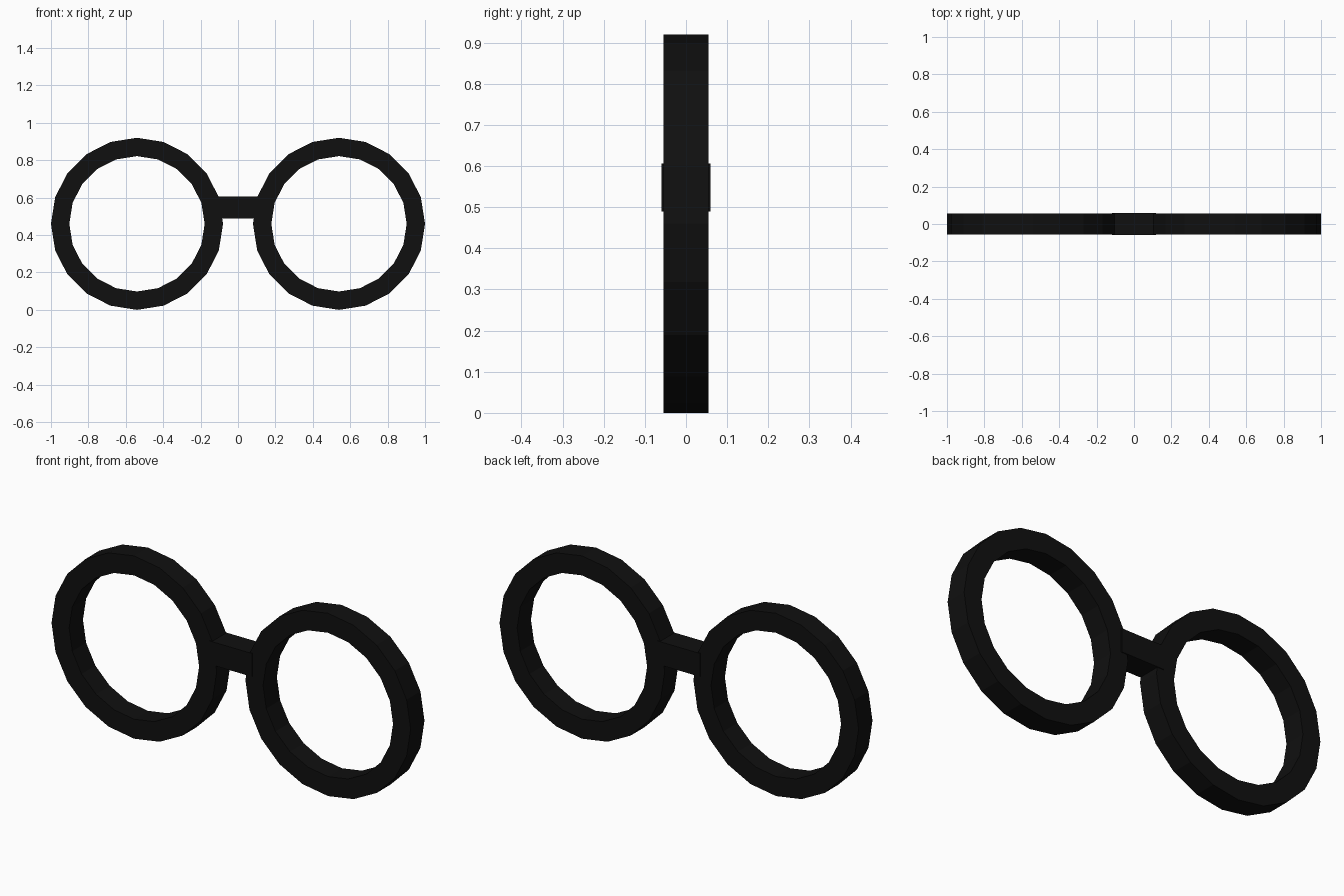
import bpy
import bmesh
from math import tau
from mathutils import Vector

cube = bpy.data.objects.get("Cube")
if cube:
    bpy.data.objects.remove(cube, do_unlink=True)

# Single flat colour
black = bpy.data.materials.new("matte black")
black.use_nodes = True
color = (0.005, 0.005, 0.005, 1)
black.diffuse_color = color
bsdf = black.node_tree.nodes["Principled BSDF"]
bsdf.inputs["Base Color"].default_value = color
bsdf.inputs["Roughness"].default_value = 0.8

OUTER, INNER = 0.46, 0.362
RIM_HALF_DEPTH = 0.055
RIM_X = 1 - OUTER


def add_object(name, bm):
    bmesh.ops.recalc_face_normals(bm, faces=bm.faces)
    mesh = bpy.data.meshes.new(name)
    bm.to_mesh(mesh)
    bm.free()
    mesh.materials.append(black)
    obj = bpy.data.objects.new(name, mesh)
    bpy.context.collection.objects.link(obj)
    return obj


def rim(name, x):
    """Rectangular section swept around the lens opening."""
    bm = bmesh.new()
    d = RIM_HALF_DEPTH
    corners = [(INNER, -d), (OUTER, -d), (OUTER, d), (INNER, d)]
    verts = [bm.verts.new((r, y, 0)) for r, y in corners]
    edges = [bm.edges.new((verts[i], verts[(i + 1) % 4])) for i in range(4)]
    bmesh.ops.spin(bm, geom=verts + edges, cent=(0, 0, 0), axis=(0, 1, 0),
                   angle=tau, steps=20, use_merge=True)
    bmesh.ops.remove_doubles(bm, verts=bm.verts, dist=0.0001)
    obj = add_object(name, bm)
    obj.location = (x, 0, OUTER)


rim("left_rim", RIM_X)
rim("right_rim", -RIM_X)

# Nose bridge: box slightly deeper than the rims
bm = bmesh.new()
bmesh.ops.create_cube(bm, size=1)
bmesh.ops.scale(bm, vec=Vector((0.236, 0.118, 0.117)), verts=bm.verts)
bridge = add_object("nose_bridge", bm)
bridge.location = (0, 0, 0.548)
